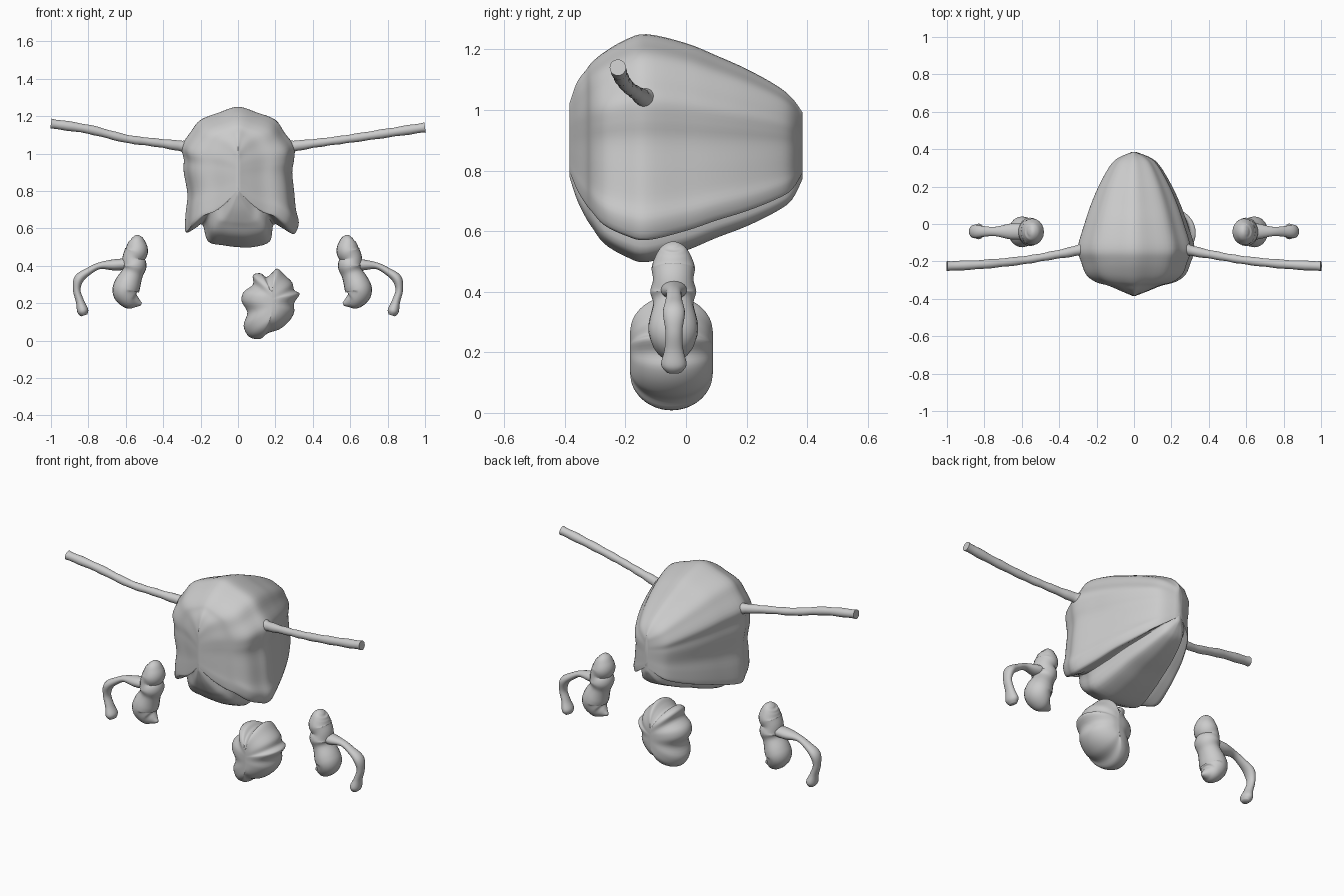
import bpy
import bmesh
import math
from mathutils import Vector

default_cube = bpy.data.objects.get("Cube")
if default_cube:
    bpy.data.objects.remove(default_cube, do_unlink=True)

# One plain grey clay for every part
clay = bpy.data.materials.new("grey clay")
clay.use_nodes = True
grey = (.6, .6, .6, 1)
clay.diffuse_color = grey
clay.node_tree.nodes["Principled BSDF"].inputs["Base Color"].default_value = grey


def spline(points, steps, closed=False):
    """Smooth curve through points of any dimension."""
    points = [tuple(p) for p in points]
    count = len(points)

    def pick(index):
        if closed:
            return points[index % count]
        return points[max(0, min(count - 1, index))]

    result = []
    for i in range(count if closed else count - 1):
        before, start, end, after = (pick(i + k) for k in (-1, 0, 1, 2))
        for step in range(steps):
            t = step / steps
            result.append(tuple(
                b + t / 2 * (c - a + t * (2*a - 5*b + 4*c - d + t * (3*(b - c) + d - a)))
                for a, b, c, d in zip(before, start, end, after)))
    if not closed:
        result.append(points[-1])
    return result


def skin(name, rings, angle):
    """Join equal rings of points into a closed, smooth shaded surface."""
    bm = bmesh.new()
    loops = [[bm.verts.new(co) for co in ring] for ring in rings]
    size = len(loops[0])
    for near, far in zip(loops, loops[1:]):
        for i in range(size):
            j = (i + 1) % size
            bm.faces.new((near[i], near[j], far[j], far[i]))
    bm.faces.new(loops[0])
    bm.faces.new(loops[-1])
    bmesh.ops.recalc_face_normals(bm, faces=bm.faces)
    mesh = bpy.data.meshes.new(name)
    bm.to_mesh(mesh)
    bm.free()
    mesh.materials.append(clay)
    part = bpy.data.objects.new(name, mesh)
    bpy.context.collection.objects.link(part)
    bpy.ops.object.select_all(action='DESELECT')
    part.select_set(True)
    bpy.context.view_layer.objects.active = part
    bpy.ops.object.shade_smooth_by_angle(angle=math.radians(angle))
    return part


def loft(name, outline, centre, stations):
    """Inflate a front outline; a station is y, width, rise and drop scale."""
    cx, cz = centre
    outline = spline(outline, 4, closed=True)
    rings = []
    for y, width, rise, drop in spline(stations, 4):
        rings.append([(cx + (x - cx) * width, y,
                       cz + (z - cz) * (rise if z > cz else drop))
                      for x, z in outline])
    return skin(name, rings, 50)


def tube(name, path, depth=1, ripple=0, sides=20):
    """Round limb along x, y, z, radius points; depth stretches it in y."""
    path = spline(path, 6)
    rings = []
    for i, (x, y, z, radius) in enumerate(path):
        ahead = Vector(path[min(i + 1, len(path) - 1)][:3])
        behind = Vector(path[max(i - 1, 0)][:3])
        across = (ahead - behind).normalized().cross(Vector((0, 1, 0))).normalized()
        radius *= 1 + ripple * math.sin(i * 1.7)
        ring = []
        for k in range(sides):
            a = math.tau * k / sides
            ring.append(Vector((x, y, z)) + across * radius * math.cos(a)
                        + Vector((0, depth * radius * math.sin(a), 0)))
        rings.append(ring)
    return skin(name, rings, 60)


# Main body: hooded outline with two side flaps and a middle lobe
body_outline = [
    (0, 1.25), (.1, 1.22), (.2, 1.18), (.25, 1.11), (.3, 1.04), (.3, .97),
    (.29, .9), (.3, .8), (.31, .7), (.325, .63), (.3, .57), (.24, .6),
    (.19, .62), (.17, .53), (.08, .5), (0, .5), (-.08, .51), (-.16, .53),
    (-.19, .62), (-.23, .6), (-.28, .58), (-.28, .68), (-.27, .78),
    (-.29, .9), (-.29, .97), (-.3, 1.04), (-.25, 1.12), (-.2, 1.18), (-.1, 1.22)]
body_stations = [
    (-.385, .02, .38, .26), (-.36, .22, .57, .46), (-.33, .45, .68, .62),
    (-.31, .68, .75, .7), (-.27, .85, .84, .84), (-.2, .94, .95, .95),
    (-.13, 1, 1, 1), (0, .88, .92, .9), (.1, .77, .81, .79),
    (.2, .63, .69, .69), (.3, .45, .54, .56), (.35, .3, .43, .46),
    (.385, .04, .3, .28)]
loft("body", body_outline, (0, .88), body_stations)

# Low lump beside the centre: scalloped outline on a rounded wedge
lump_outline = [
    (.21, .385), (.25, .35), (.29, .31), (.3, .27), (.33, .25), (.3, .2),
    (.3, .15), (.27, .1), (.22, .06), (.16, .04), (.12, .01), (.06, .02),
    (.03, .08), (.05, .15), (.02, .21), (.03, .26), (.08, .3), (.08, .35),
    (.12, .36), (.15, .34), (.18, .36)]
lump_stations = []
for step in range(-5, 6):
    swing = step / 5 * math.pi / 2
    spread = math.cos(swing)
    height = .35 + .65 * spread
    lump_stations.append((-.048 + .137 * math.sin(swing), max(.03, spread), height, height))
loft("lump", lump_outline, (.18, .2), lump_stations)

for side, label in ((1, "left"), (-1, "right")):
    # Long thin arm, flared where it leaves the body
    tip = 1.14 if side > 0 else 1.16
    arm = [(.24, -.11, 1.03, .05), (.3, -.14, 1.04, .03), (.45, -.17, 1.06, .022),
           (.6, -.195, 1.08, .022), (.8, -.215, tip - .03, .024), (1, -.225, tip, .026)]
    tube(label + "_arm", [(side * x, y, z, r) for x, y, z, r in arm], ripple=.06)

    # Small figure: lumpy torso with a bent limb hanging outward
    shift = 0 if side > 0 else -.045
    torso = [(.605, .555, .012), (.598, .545, .035), (.59, .52, .05), (.588, .48, .062),
             (.605, .44, .058), (.6, .4, .066), (.61, .36, .058), (.635, .3, .07),
             (.645, .26, .07), (.62, .22, .055), (.59, .205, .03), (.562, .195, .008)]
    tube(label + "_small_torso",
         [(side * (x + shift), -.042, z, r) for x, z, r in torso], depth=1.15)
    limb = [(.58, .41, .03), (.66, .405, .03), (.74, .4, .018), (.8, .37, .02),
            (.85, .33, .026), (.862, .27, .02), (.845, .21, .022), (.83, .16, .03),
            (.822, .135, .018)]
    tube(label + "_small_limb",
         [(side * x, -.04, z, r) for x, z, r in limb], depth=1.4)
